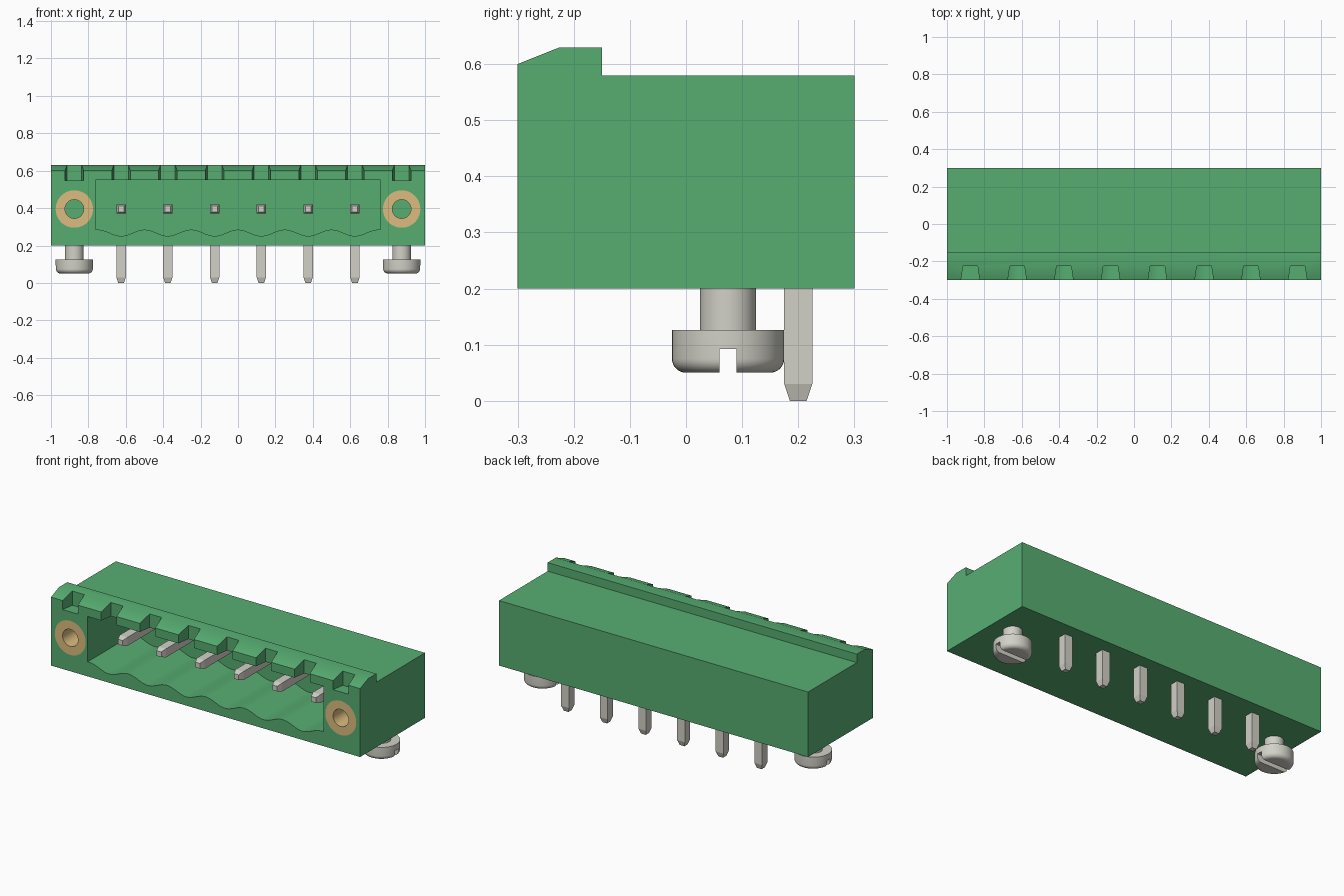
import bpy, bmesh, math
from mathutils import Matrix

if "Cube" in bpy.data.objects:
    bpy.data.objects.remove(bpy.data.objects["Cube"])


def material(name, rgb):
    m = bpy.data.materials.new(name)
    m.use_nodes = True
    m.diffuse_color = (*rgb, 1)
    bsdf = next(n for n in m.node_tree.nodes if n.type == 'BSDF_PRINCIPLED')
    bsdf.inputs["Base Color"].default_value = (*rgb, 1)
    return m


GREEN = material("green plastic", (0.095, 0.42, 0.167))
METAL = material("pale metal", (0.645, 0.638, 0.572))
BRASS = material("brass", (0.708, 0.504, 0.21))


def finish(bm, name, mat):
    bmesh.ops.recalc_face_normals(bm, faces=bm.faces[:])
    me = bpy.data.meshes.new(name)
    bm.to_mesh(me)
    bm.free()
    me.materials.append(mat)
    ob = bpy.data.objects.new(name, me)
    bpy.context.collection.objects.link(ob)
    return ob


def select(ob):
    bpy.ops.object.select_all(action='DESELECT')
    ob.select_set(True)
    bpy.context.view_layer.objects.active = ob


def smooth(ob):
    select(ob)
    bpy.ops.object.shade_smooth_by_angle(angle=math.radians(30))


def loft(rings, name, mat, closed=False):
    """Skin a list of equal-length rings; cap both ends unless closed."""
    bm = bmesh.new()
    vs = [[bm.verts.new(p) for p in r] for r in rings]
    n = len(vs[0])
    pairs = list(zip(vs, vs[1:])) + ([(vs[-1], vs[0])] if closed else [])
    for a, b in pairs:
        for i in range(n):
            j = (i + 1) % n
            bm.faces.new((a[i], a[j], b[j], b[i]))
    if not closed:
        bm.faces.new(vs[0])
        bm.faces.new(vs[-1])
    return finish(bm, name, mat)


def lathe(profile, name, mat, closed=False, seg=48):
    """Revolve (radius, height) points about z."""
    angles = [2 * math.pi * i / seg for i in range(seg)]
    return loft([[(r * math.cos(a), r * math.sin(a), h) for a in angles]
                 for r, h in profile], name, mat, closed)


def cut(ob, cutter):
    cutter.hide_render = True
    mod = ob.modifiers.new("cut", 'BOOLEAN')
    mod.operation = 'DIFFERENCE'
    mod.solver = 'EXACT'
    mod.object = cutter
    select(ob)
    bpy.ops.object.modifier_apply(modifier=mod.name)
    bpy.data.objects.remove(cutter)


PITCH = 0.25
PIN_X = [(i - 2.5) * PITCH for i in range(6)]
SCREW_X = [-0.875, 0.875]
PIN_Z = 0.395
CAVITY_BACK = 0.12
HOLE_BACK = 0.0

# Housing: side profile swept along x
side = [(-0.3, 0.2), (0.3, 0.2), (0.3, 0.58), (-0.15, 0.58),
        (-0.15, 0.63), (-0.225, 0.63), (-0.3, 0.6)]
housing = loft([[(x, y, z) for y, z in side] for x in (-1, 1)], "housing", GREEN)

# Socket cavity with a scalloped floor
floor = [(-0.763, 0.285)]
for i in range(97):
    x = -0.75 + 1.5 * i / 96
    floor.append((x, 0.268 + 0.017 * math.cos(2 * math.pi * (x + 0.75) / PITCH)))
outline = floor + [(0.763, 0.285), (0.763, 0.55), (-0.763, 0.55)]
cut(housing, loft([[(x, y, z) for x, z in outline] for y in (-0.35, CAVITY_BACK)],
                  "cavity_cutter", GREEN))

# Keying notches along the front lip, narrowing toward the back
for x in PIN_X + SCREW_X:
    plan = [(x - 0.057, -0.35), (x + 0.057, -0.35), (x + 0.039, -0.225), (x - 0.039, -0.225)]
    cut(housing, loft([[(px, py, z) for px, py in plan] for z in (0.547, 0.7)],
                      "notch_cutter", GREEN))

# Flange holes in the front
for x in SCREW_X:
    hole = lathe([(0.1, 0), (0.1, 0.4)], "hole_cutter", GREEN)
    hole.data.transform(Matrix.Translation((x, HOLE_BACK, PIN_Z)) @ Matrix.Rotation(math.pi / 2, 4, 'X'))
    cut(housing, hole)
smooth(housing)

for x, tag in zip(SCREW_X, ("right", "left")):
    # Threaded brass sleeve lining the hole
    depth = 0.3 + HOLE_BACK
    sleeve = lathe([(0.05, 0), (0.1, 0), (0.1, depth), (0.05, depth)],
                   tag + "_brass_sleeve", BRASS, closed=True)
    sleeve.data.transform(Matrix.Translation((x, HOLE_BACK, PIN_Z)) @ Matrix.Rotation(math.pi / 2, 4, 'X'))
    smooth(sleeve)

    # Mounting screw with rounded, slotted head facing down
    fillet = [(0.075 + 0.025 * math.sin(a), 0.075 - 0.025 * math.cos(a))
              for a in [math.pi / 2 * i / 8 for i in range(9)]]
    screw = lathe(fillet + [(0.1, 0.126), (0.05, 0.126), (0.05, 0.2)],
                  tag + "_mounting_screw", METAL)
    slot = [(-0.2, -0.015), (0.2, -0.015), (0.2, 0.015), (-0.2, 0.015)]
    cut(screw, loft([[(a, b, z) for a, b in slot] for z in (0.0, 0.092)], "slot_cutter", METAL))
    screw.data.transform(Matrix.Translation((x, 0.075, 0)))
    smooth(screw)

# Right-angle square pins with tapered ends: (y, z, outward y, outward z, half width)
path = [(-0.195, PIN_Z, 0, 0.015, 0.015), (-0.165, PIN_Z, 0, 0.025, 0.025),
        (0.2, PIN_Z, 0.025, 0.025, 0.025),
        (0.2, 0.03, 0.025, 0, 0.025), (0.2, 0, 0.015, 0, 0.015)]
for i, x in enumerate(PIN_X):
    loft([[(x + sx * h, y + st * ty, z + st * tz)
           for sx, st in ((-1, -1), (1, -1), (1, 1), (-1, 1))]
          for y, z, ty, tz, h in path], f"contact_pin_{i + 1}", METAL)
